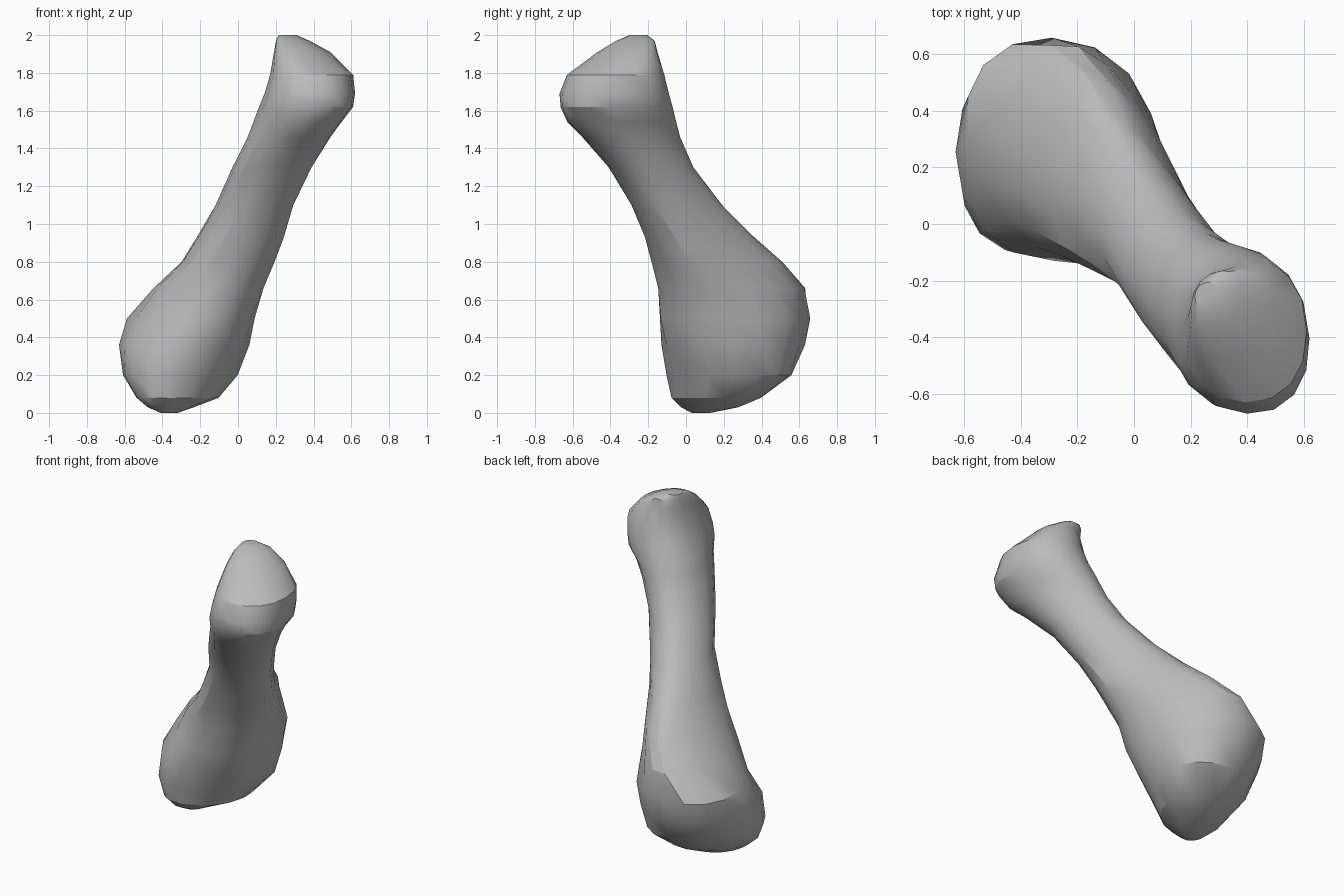
import bpy
import bmesh
from math import acos, cos, pi, copysign

SIDES = 16

# Cross-sections: height, x range, y range, half width along the x=y
# diagonal, and how far that width leans to one side
SECTIONS = [
    (0.0, -.41, -.32, .03, .13, .055, 0),
    (.03, -.48, -.23, -.03, .28, .165, 0),
    (.08, -.54, -.10, -.08, .40, .265, 0),
    (.20, -.61, 0.0, -.105, .56, .35, 0),
    (.36, -.63, .06, -.13, .63, .36, 0),
    (.50, -.59, .09, -.14, .66, .33, .02),
    (.66, -.45, .13, -.15, .63, .30, -.03),
    (.80, -.30, .18, -.185, .50, .26, -.045),
    (.93, -.22, .23, -.22, .35, .22, -.04),
    (1.1, -.12, .29, -.29, .19, .195, -.02),
    (1.3, -.03, .39, -.41, .04, .20, -.02),
    (1.46, .05, .49, -.55, -.03, .22, -.01),
    (1.54, .08, .55, -.63, -.05, .235, 0),
    (1.62, .11, .61, -.665, -.07, .25, 0),
    (1.69, .14, .62, -.67, -.09, .25, 0),
    (1.79, .17, .61, -.63, -.115, .235, 0),
    (1.91, .19, .49, -.47, -.15, .17, 0),
    (1.97, .20, .38, -.37, -.165, .11, 0),
    (2.0, .215, .31, -.30, -.205, .05, 0),
]


def soft_square(value, power):
    """Push a cosine outward so an oval gains fuller corners."""
    return copysign(abs(value) ** power, value)


def section_ring(bm, section):
    """One horizontal slanted oval, fuller at the two knobs than in the shaft."""
    z, x_low, x_high, y_low, y_high, diagonal, lean = section
    half_x, half_y = (x_high - x_low) / 2, (y_high - y_low) / 2
    mid_x, mid_y = (x_high + x_low) / 2, (y_high + y_low) / 2
    skew = (diagonal ** 2 - (half_x ** 2 + half_y ** 2) / 2) / (half_x * half_y)
    phase = acos(max(-.9, min(.9, skew))) / 2
    power = .9 if z > 1.6 else .95 if z < .6 else 1.0
    ring = []
    for i in range(SIDES):
        turn = 2 * pi * i / SIDES
        shift = lean * cos(2 * turn) * cos(pi / 4)
        x = mid_x + half_x * soft_square(cos(turn - phase), power) + shift
        y = mid_y + half_y * soft_square(cos(turn + phase), power) + shift
        ring.append(bm.verts.new((x, y, z)))
    return ring


def make_material(name, colour):
    material = bpy.data.materials.new(name)
    material.use_nodes = True
    material.diffuse_color = colour
    material.node_tree.nodes["Principled BSDF"].inputs["Base Color"].default_value = colour
    return material


# Remove the default object
default = bpy.data.objects.get("Cube")
if default:
    bpy.data.objects.remove(default, do_unlink=True)

# Bone: two knobs joined by a waisted, leaning shaft
bm = bmesh.new()
rings = [section_ring(bm, section) for section in SECTIONS]
for lower, upper in zip(rings, rings[1:]):
    for i in range(SIDES):
        j = (i + 1) % SIDES
        bm.faces.new((lower[i], lower[j], upper[j], upper[i]))
bm.faces.new(rings[0])
bm.faces.new(rings[-1])
bmesh.ops.recalc_face_normals(bm, faces=bm.faces)

mesh = bpy.data.meshes.new("bone")
bm.to_mesh(mesh)
bm.free()
bone = bpy.data.objects.new("bone", mesh)
bpy.context.collection.objects.link(bone)
mesh.materials.append(make_material("bone grey", (.5, .5, .5, 1)))

# Smooth shaft with crisp edges around the knobs
bpy.ops.object.select_all(action='DESELECT')
bone.select_set(True)
bpy.context.view_layer.objects.active = bone
bpy.ops.object.shade_smooth_by_angle(angle=pi / 6)
